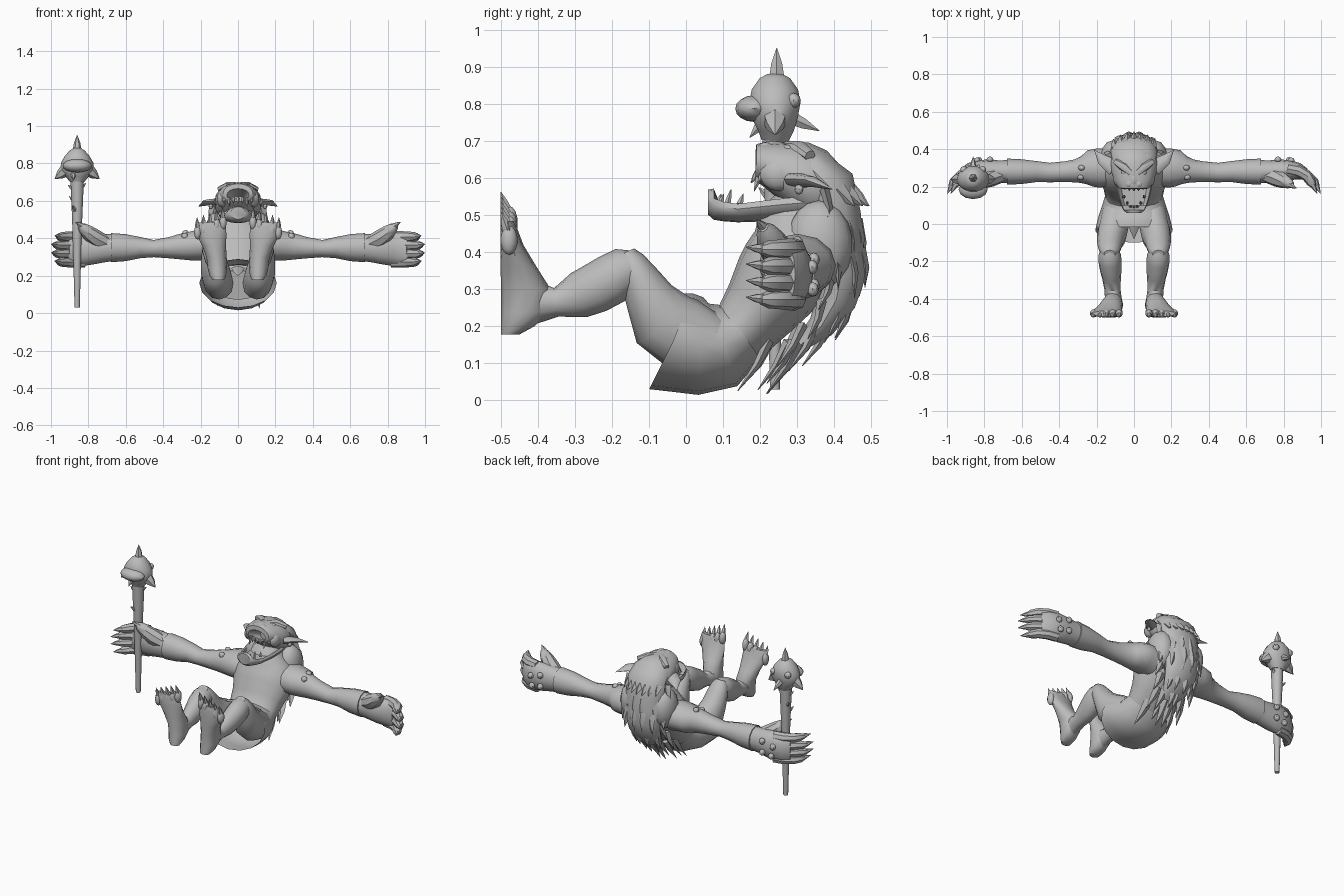
import bpy, bmesh, math, random
from mathutils import Vector as V

random.seed(4)
skin = bpy.data.materials.new("stone_grey")
skin.diffuse_color = (0.5, 0.5, 0.5, 1)


def finish(name, bm, mirror=False, angle=40):
    bmesh.ops.recalc_face_normals(bm, faces=bm.faces)
    me = bpy.data.meshes.new(name)
    bm.to_mesh(me)
    bm.free()
    me.materials.append(skin)
    ob = bpy.data.objects.new(name, me)
    bpy.context.collection.objects.link(ob)
    bpy.ops.object.select_all(action='DESELECT')
    ob.select_set(True)
    bpy.context.view_layer.objects.active = ob
    bpy.ops.object.shade_smooth_by_angle(angle=math.radians(angle))
    if mirror:
        ob.modifiers.new("mirror", 'MIRROR').use_mirror_merge = False
    return ob


def loft(bm, rings, ref=(1, 0, 0), n=12, caps=(True, True), axis=None):
    """Rings are (x, y, z, radius along ref, radius across)."""
    pts = [V(r[:3]) for r in rings]
    loops = []
    for i, r in enumerate(rings):
        t = V(axis) if axis else pts[min(i + 1, len(pts) - 1)] - pts[max(i - 1, 0)]
        t.normalize()
        a = V(ref)
        a = (a - t * a.dot(t)).normalized()
        b = t.cross(a)
        loops.append([bm.verts.new(pts[i] + a * r[3] * math.cos(k * math.tau / n)
                                   + b * r[4] * math.sin(k * math.tau / n)) for k in range(n)])
    for p, q in zip(loops, loops[1:]):
        for k in range(n):
            bm.faces.new((p[k], p[(k + 1) % n], q[(k + 1) % n], q[k]))
    for use, lp in zip(caps, (loops[0], loops[-1])):
        if use:
            bm.faces.new(lp)
    return loops


def spike(bm, base, tip, r, n=5, bend=(0, 0, 0), flat=1):
    b, t = V(base), V(tip)
    m = (b + t) / 2 + V(bend)
    ref = (1, 0, 0) if abs((t - b).normalized().x) < 0.8 else (0, 0, 1)
    loft(bm, [(*b, r, r * flat), (*m, r * .7, r * .7 * flat), (*t, .001, .001)], ref, n)


def ball(bm, c, s, seg=10, rings=7):
    vs = bmesh.ops.create_uvsphere(bm, u_segments=seg, v_segments=rings, radius=1)['verts']
    for v in vs:
        v.co = V((v.co.x * s[0], v.co.y * s[1], v.co.z * s[2])) + V(c)


def part(name, rings, mirror=False, **kw):
    bm = bmesh.new()
    loft(bm, rings, **kw)
    return finish(name, bm, mirror)


# Torso, leaning back from the pelvis to the neck
part("torso", [(0, .04, .15, .13, .08), (0, .1, .16, .15, .09), (0, .15, .19, .155, .09),
               (0, .2, .25, .165, .105), (0, .25, .32, .19, .125), (0, .28, .38, .19, .125),
               (0, .295, .44, .16, .11), (0, .30, .50, .10, .10), (0, .31, .54, .08, .07)], n=16)
# Upper back muscle either side of the mane
bm = bmesh.new()
ball(bm, (.11, .36, .42), (.07, .09, .12), 12, 9)
finish("back_muscle", bm, True)
# Skirt, with a slanted open hem
bm = bmesh.new()
hem = loft(bm, [(0, .15, .185, .155, .088), (0, .1, .15, .17, .118), (0, .04, .147, .19, .132),
                (0, 0, .155, .2, .135), (0, -.05, .16, .207, .13)], n=16, caps=(False, False))[-1]
for v in hem:
    v.co.y = -.015 - max(0, .2 - v.co.z) * .5
finish("skirt", bm)
# Loincloth flap between the legs
bm = bmesh.new()
spike(bm, (0, .03, .24), (0, -.08, .20), .035, 6, flat=.3)
finish("loincloth", bm)

# Legs
part("thigh", [(.1, .06, .15, .075, .085), (.11, -.015, .185, .08, .098), (.12, -.063, .218, .08, .094),
               (.128, -.098, .278, .07, .068), (.13, -.128, .335, .062, .052),
               (.13, -.15, .378, .05, .038), (.13, -.16, .402, .03, .022)], True)
part("shin", [(.13, -.125, .36, .045, .045), (.13, -.165, .35, .06, .064), (.128, -.20, .328, .062, .069),
              (.124, -.245, .303, .058, .068), (.12, -.29, .284, .05, .063), (.115, -.35, .265, .043, .039),
              (.11, -.41, .265, .045, .06)], True)
part("foot", [(.105, -.475, .178, .03, .025), (.108, -.455, .20, .044, .045), (.11, -.432, .24, .052, .067),
              (.115, -.432, .30, .054, .067), (.128, -.452, .36, .064, .049), (.142, -.47, .42, .08, .031),
              (.148, -.477, .46, .083, .023), (.148, -.48, .485, .076, .016)], True, axis=(0, 0, 1))
bm = bmesh.new()
for i in range(5):
    x, z = .08 + i * .034, .505 - i * .013
    ball(bm, (x, -.478, z - .02), (.02, .023, .04))
    spike(bm, (x, -.48, z), (x + .003, -.5, z + .058), .015)
finish("toes", bm, True)

# Arms
part("arm", [(.13, .30, .36, .10, .09), (.19, .30, .365, .105, .085), (.235, .297, .36, .098, .08),
             (.27, .288, .357, .075, .074), (.31, .284, .355, .062, .068), (.36, .28, .35, .056, .058),
             (.45, .275, .345, .052, .046), (.52, .28, .35, .056, .056), (.60, .28, .35, .066, .072),
             (.68, .28, .35, .07, .078)], True, ref=(0, 1, 0))
part("hand", [(.67, .28, .35, .062, .072), (.72, .28, .348, .06, .077), (.78, .283, .345, .062, .085),
              (.83, .287, .343, .055, .09), (.88, .282, .34, .044, .09), (.915, .266, .34, .032, .084)],
     True, ref=(0, 1, 0))
bm = bmesh.new()
for i in range(4):
    z = .273 + i * .045
    e = .968 + (.018 if i in (1, 2) else 0)
    loft(bm, [(.82, .295, z, .03, .03), (.88, .283, z, .03, .032), (.925, .257, z, .027, .03),
              (e - .02, .222, z, .024, .025), (e - .006, .2, z, .013, .014)], (0, 0, 1), 8)
    spike(bm, (e - .02, .222, z), (e + .012, .162, z + .006), .018, 6)
loft(bm, [(.70, .265, .37, .04, .04), (.76, .248, .40, .048, .046), (.80, .23, .43, .04, .04),
          (.83, .217, .456, .028, .028), (.845, .208, .468, .016, .016)], (0, 1, 0), 8)
spike(bm, (.825, .215, .46), (.87, .19, .488), .018, 6)
finish("fingers", bm, True)
# Studs on the back of the hand and the shoulder
bm = bmesh.new()
for x, y, z in [(.77, .345, .31), (.77, .345, .38), (.83, .342, .30), (.84, .34, .36),
                (.28, .30, .425), (.285, .25, .41)]:
    ball(bm, (x, y, z), (.019, .016, .019), 8, 6)
finish("studs", bm, True)

# Head, tipped back, with a hollow mouth
part("cranium", [(0, .43, .56, .07, .06), (0, .38, .575, .115, .10), (0, .33, .59, .128, .107),
                 (0, .28, .607, .122, .09), (0, .24, .625, .108, .073), (0, .21, .637, .094, .06),
                 (0, .19, .642, .08, .05), (0, .187, .632, .06, .034), (0, .27, .60, .035, .025)],
     n=16, axis=(0, -1, 0))
bm = bmesh.new()
for s in (-1, 1):
    loft(bm, [(s * .015, .27, .682, .018, .018), (s * .055, .305, .683, .024, .018),
              (s * .10, .335, .66, .016, .016)], (0, 1, 0), 8)           # brow
    ball(bm, (s * .05, .275, .676), (.018, .016, .014))                  # eye
    ball(bm, (s * .026, .215, .683), (.02, .022, .014))                  # nostril
    ball(bm, (s * .085, .25, .61), (.03, .05, .045))                     # cheek
ball(bm, (0, .235, .683), (.022, .04, .018))
finish("face", bm)
# Scooped lower jaw with a raised lip
bm = bmesh.new()
jaw = loft(bm, [(0, .34, .535, .10, .045), (0, .27, .53, .105, .043), (0, .2, .523, .097, .04),
                (0, .14, .517, .083, .036), (0, .10, .522, .07, .038), (0, .075, .53, .058, .042),
                (0, .06, .535, .04, .034)], n=16, axis=(0, -1, 0))
for lp in jaw[1:-2]:
    half = max(v.co.x for v in lp)
    for v in lp:
        if abs(v.co.x) < half * .75 and v.co.z > .52:
            v.co.z = .508
finish("jaw", bm)
bm = bmesh.new()
for i in range(7):                                                       # teeth and tusks
    a = (i - 3) / 3
    tusk = abs(i - 3) == 2
    spike(bm, (a * .072, .195 + .015 * a * a, .615), (a * .074, .175 + .02 * a * a, .565 if tusk else .588), .011)
    spike(bm, (a * .055, .085 + .06 * a * a, .53), (a * .05, .095 + .06 * a * a, .57 if tusk else .558), .009)
finish("teeth", bm)
# Ears
bm = bmesh.new()
spike(bm, (.105, .30, .595), (.212, .395, .57), .045, 8, (.01, -.004, .008), .45)
ball(bm, (.145, .305, .57), (.012, .012, .014), 8, 6)
finish("ear", bm, True)

# Mane running down the back, tapering to the tail of hair
part("mane", [(0, .28, .655, .07, .03), (0, .335, .63, .115, .056), (0, .385, .58, .125, .074),
              (0, .40, .50, .125, .074), (0, .41, .42, .12, .072), (0, .42, .34, .115, .068),
              (0, .405, .27, .105, .056), (0, .365, .20, .085, .038), (0, .31, .15, .06, .018)], n=14)
bm = bmesh.new()
# each row: y, z, half width
path = [(.45, .57, .12), (.465, .49, .125), (.475, .41, .125), (.475, .34, .115), (.445, .27, .105),
        (.385, .205, .09), (.31, .16, .075)]
for i, (y, z, w) in enumerate(path):
    for k in range(6):
        u = (k - 2.5) / 2.5 + random.uniform(-.08, .08)
        b = V((u * w, y - .075 * u * u, z))
        d = V((u * .03, .012, -.115)) if i < 3 else V((u * .025, -.04, -.11))
        if i > 4:
            d = V((u * .03, -.075, -.12))
        spike(bm, b, b + d * random.uniform(.85, 1.2), .03, 4, (0, .008, 0), .45)
for k in range(7):                                                       # crest tufts
    u = (k - 3) / 3
    spike(bm, (u * .10, .44 - .03 * u * u, .57), (u * .11, .495 - .04 * u * u, .525), .022, 4)
finish("mane_strands", bm, angle=30)

# Spiked club, held in one hand
CX, CY = -.86, .24
part("club_handle", [(CX, CY, .03, .014, .014), (CX, CY, .3, .021, .021), (CX, CY, .5, .027, .027),
                     (CX, CY, .74, .037, .037)], n=10)
part("club_head", [(CX, CY, .70, .037, .037), (CX, CY + .003, .73, .062, .05), (CX, CY, .765, .09, .064),
                   (CX, CY, .805, .086, .071), (CX, CY, .84, .066, .064), (CX, CY, .87, .04, .042),
                   (CX, CY, .882, .02, .02)], n=14)
bm = bmesh.new()
spike(bm, (CX, CY + .005, .87), (CX, CY + .005, .952), .024, 6)
for s in (-1, 1):
    spike(bm, (CX + s * .06, CY, .765), (CX + s * .12, CY, .717), .036, 6)
    ball(bm, (CX + s * .05, .29, .81), (.02, .02, .02), 8, 6)
spike(bm, (CX, .28, .765), (CX, .36, .728), .022, 6)
spike(bm, (CX - .02, .215, .76), (CX - .02, .172, .71), .02, 6)
ball(bm, (CX, .185, .788), (.078, .052, .036), 12, 8)                    # blunt lump at the front
for z, a in [(.67, .3), (.6, 2.6), (.55, 4.2), (.66, 3.3)]:              # thorns on the handle
    d = V((math.cos(a), math.sin(a), 0))
    p = V((CX, CY, z)) + d * .02
    spike(bm, p, p + d * .03 + V((0, 0, .025)), .012)
finish("club_spikes", bm)
